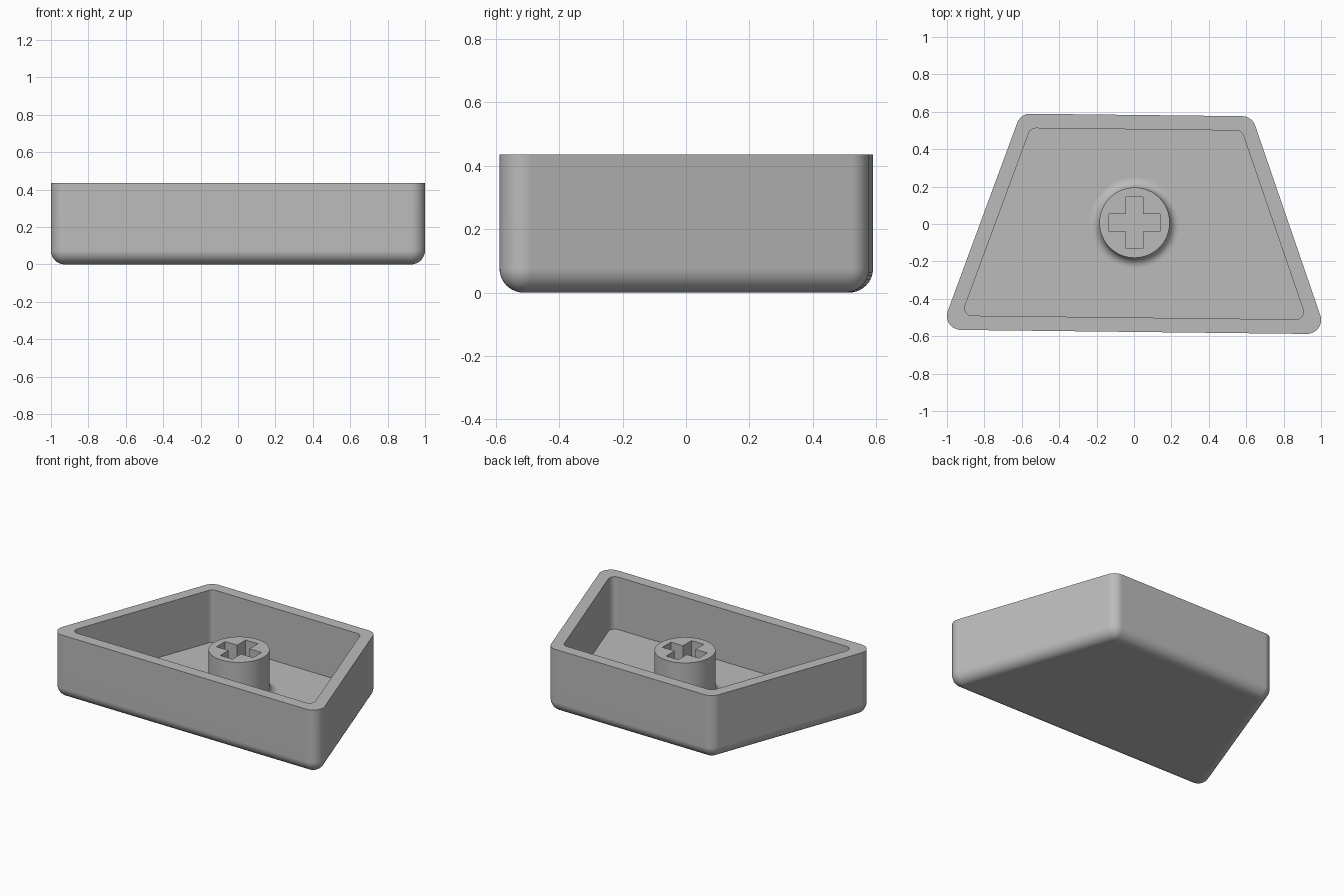
import bpy, bmesh
from math import sin, cos, pi, radians
from mathutils import Vector, Matrix

cube = bpy.data.objects.get("Cube")
if cube:
    bpy.data.objects.remove(cube)

HEIGHT, WALL, ROUND = 0.435, 0.077, 0.075
FLOOR, STEM_TOP = 0.078, 0.367
STEM_R, FLARE = 0.188, 0.052

plastic = bpy.data.materials.new("grey plastic")
plastic.use_nodes = True
plastic.diffuse_color = (0.5, 0.5, 0.5, 1)
plastic.node_tree.nodes["Principled BSDF"].inputs["Base Color"].default_value = (0.5, 0.5, 0.5, 1)

# Sides of the trapezoid: direction of the outward normal, distance from the centre
SIDES = [(radians(18.94), 0.7836), (radians(89.34), 0.583),
         (radians(159.74), 0.773), (radians(269.34), 0.577)]


def outline(inset, radius, steps=10):
    """Trapezoid moved inward by inset, with corners rounded to radius."""
    points = []
    for i, (a, da) in enumerate(SIDES):
        b, db = SIDES[(i + 1) % 4]
        if b < a:
            b += 2 * pi
        normals = Matrix(((cos(a), sin(a)), (cos(b), sin(b))))
        shift = inset + radius
        centre = normals.inverted() @ Vector((da - shift, db - shift))
        for s in range(steps + 1):
            t = a + (b - a) * s / steps
            points.append(centre + radius * Vector((cos(t), sin(t))))
    return points


def circle(radius, steps=64):
    return [Vector((radius * cos(2 * pi * s / steps), radius * sin(2 * pi * s / steps)))
            for s in range(steps)]


def add_ring(bm, points, z):
    return [bm.verts.new((p.x, p.y, z)) for p in points]


def bridge(bm, low, high):
    n = len(low)
    for i in range(n):
        j = (i + 1) % n
        bm.faces.new((low[i], low[j], high[j], high[i]))


def finish(bm, name):
    mesh = bpy.data.meshes.new(name)
    bm.to_mesh(mesh)
    bm.free()
    obj = bpy.data.objects.new(name, mesh)
    bpy.context.collection.objects.link(obj)
    mesh.materials.append(plastic)
    bpy.ops.object.select_all(action='DESELECT')
    obj.select_set(True)
    bpy.context.view_layer.objects.active = obj
    bpy.ops.object.shade_smooth_by_angle(angle=radians(30))
    weighted = obj.modifiers.new("even shading", 'WEIGHTED_NORMAL')
    weighted.keep_sharp = True
    return obj


# Shell: rounded underside, outer wall, rim, inner wall, floor
bm = bmesh.new()
rings = []
for k in range(11):
    t = pi / 2 * k / 10
    inset = ROUND * (1 - sin(t))
    rings.append(add_ring(bm, outline(inset, ROUND - inset), ROUND * (1 - cos(t))))
rings.append(add_ring(bm, outline(0, ROUND), HEIGHT))
rings.append(add_ring(bm, outline(WALL, 0.04), HEIGHT))
rings.append(add_ring(bm, outline(WALL, 0.04), FLOOR))
for low, high in zip(rings, rings[1:]):
    bridge(bm, low, high)
bm.faces.new(list(reversed(rings[0])))
bm.faces.new(rings[-1])
bmesh.ops.remove_doubles(bm, verts=bm.verts[:], dist=0.0001)
bmesh.ops.recalc_face_normals(bm, faces=bm.faces[:])
finish(bm, "shell")

# Stem: flared foot, round post, top pierced by a cross-shaped socket
bm = bmesh.new()
rings = []
for k in range(9):
    t = pi / 2 * k / 8
    rings.append(add_ring(bm, circle(STEM_R + FLARE * (1 - sin(t))),
                          FLOOR + FLARE * (1 - cos(t))))
rings.append(add_ring(bm, circle(STEM_R), STEM_TOP))
for low, high in zip(rings, rings[1:]):
    bridge(bm, low, high)

ARM, HALF = 0.137, 0.046
cross = []
for q in range(4):
    turn = Matrix.Rotation(q * pi / 2, 2)
    cross += [turn @ Vector(p) for p in ((ARM, -HALF), (ARM, HALF), (HALF, HALF))]
socket_top = add_ring(bm, cross, STEM_TOP)
socket_base = add_ring(bm, cross, FLOOR)
bridge(bm, socket_top, socket_base)


def loop_edges(ring):
    return [bm.edges.get((ring[i - 1], ring[i])) for i in range(len(ring))]


bmesh.ops.triangle_fill(bm, use_beauty=True, normal=(0, 0, 1),
                        edges=loop_edges(rings[-1]) + loop_edges(socket_top))
bmesh.ops.recalc_face_normals(bm, faces=bm.faces[:])
top = [f for f in bm.faces if f.calc_center_median().z > STEM_TOP - 0.001]
if top and top[0].normal.z < 0:
    bmesh.ops.reverse_faces(bm, faces=bm.faces[:])
stem = finish(bm, "stem")
stem.location = (0.003, 0.007, 0)
